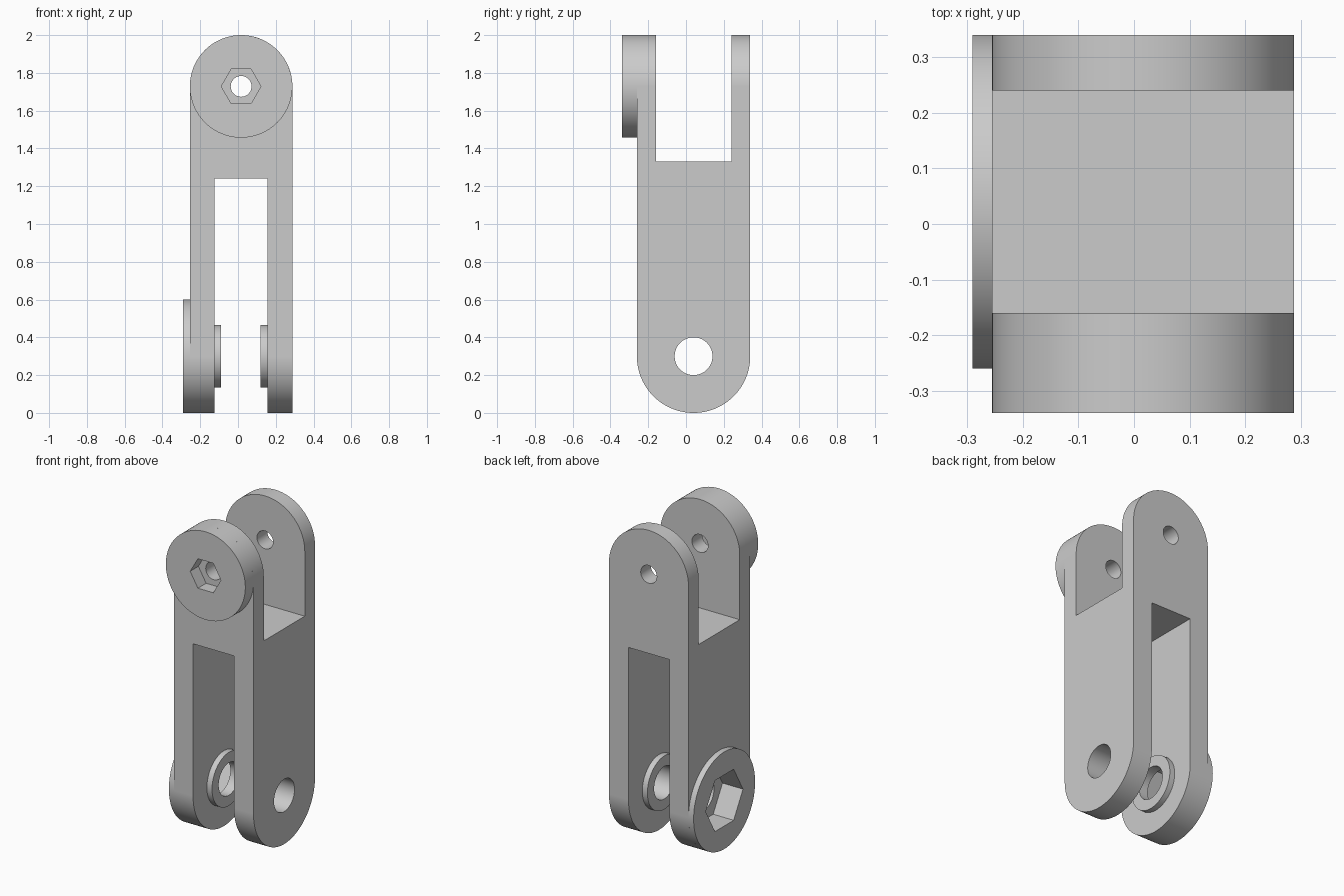
import bpy, bmesh
from math import sin, cos, pi, radians

if "Cube" in bpy.data.objects:
    bpy.data.objects.remove(bpy.data.objects["Cube"], do_unlink=True)

grey = bpy.data.materials.new("light_grey")
colour = (0.6, 0.6, 0.6, 1)
grey.use_nodes = True
grey.diffuse_color = colour
grey.node_tree.nodes["Principled BSDF"].inputs["Base Color"].default_value = colour

SEG = 96
TOP = (0.0165, 1.7285)      # upper pivot in x, z
LOW = (0.04, 0.3)           # lower pivot in y, z
R_TOP, R_LOW = 0.2715, 0.3


def arc(centre, r, start=0, end=2 * pi, n=SEG):
    """Points on an arc; a full turn leaves out the repeated end point."""
    count = n if end - start > 6.2 else n + 1
    return [(centre[0] + r * cos(start + (end - start) * i / n),
             centre[1] + r * sin(start + (end - start) * i / n)) for i in range(count)]


def rect(x0, x1, z0, z1):
    return [(x0, z0), (x1, z0), (x1, z1), (x0, z1)]


def prism(name, profile, axis, lo, hi):
    """Extrude a profile (x,z along y, or y,z along x)."""
    bm = bmesh.new()
    rings = [[bm.verts.new((t, u, v) if axis == "x" else (u, t, v)) for u, v in profile]
             for t in (lo, hi)]
    bm.faces.new(rings[0])
    bm.faces.new(rings[1])
    for i in range(len(profile)):
        j = (i + 1) % len(profile)
        bm.faces.new((rings[0][i], rings[0][j], rings[1][j], rings[1][i]))
    bmesh.ops.recalc_face_normals(bm, faces=bm.faces)
    mesh = bpy.data.meshes.new(name)
    bm.to_mesh(mesh)
    bm.free()
    mesh.materials.append(grey)
    obj = bpy.data.objects.new(name, mesh)
    bpy.context.collection.objects.link(obj)
    return obj


def carve(obj, cutters, operation="DIFFERENCE"):
    """Apply boolean cutters to a part."""
    for cutter in cutters:
        mod = obj.modifiers.new("cut", "BOOLEAN")
        mod.object, mod.operation, mod.solver = cutter, operation, "EXACT"
    graph = bpy.context.evaluated_depsgraph_get()
    mesh = bpy.data.meshes.new_from_object(obj.evaluated_get(graph))
    obj.modifiers.clear()
    obj.data = mesh


# Shared cutters: pivot holes and hexagonal pockets
top_hole = prism("top_hole_cutter", arc(TOP, 0.055, n=48), "y", -1, 1)
low_hole = prism("low_hole_cutter", arc(LOW, 0.1), "x", -1, 1)
top_hex = prism("top_hex_cutter", arc(TOP, 0.105, n=6), "y", -1, -0.26)
low_hex = prism("low_hex_cutter", arc(LOW, 0.182, n=6), "x", -1, -0.15)
top_slot = prism("top_slot_cutter", rect(-0.16, 0.24, 1.33, 3), "x", -1, 1)
low_slot = prism("low_slot_cutter", rect(-0.125, 0.155, -1, 1.24), "y", -1, 1)

# Link body: rounded top across x, rounded bottom across y
body = prism("link_body", arc(TOP, R_TOP, 0, pi)
             + [(TOP[0] - R_TOP, -0.5), (TOP[0] + R_TOP, -0.5)], "y", -0.6, 0.6)
round_end = prism("round_end_cutter", arc(LOW, R_LOW, pi, 2 * pi)
                  + [(LOW[0] + R_LOW, 2.5), (LOW[0] - R_LOW, 2.5)], "x", -0.6, 0.6)
carve(body, [round_end], "INTERSECT")
carve(body, [top_slot, low_slot, top_hole, low_hole, low_hex])

# Upper bolt-head boss on the front
top_boss = prism("top_boss", arc(TOP, R_TOP), "y", -0.34, -0.26)
carve(top_boss, [top_hole, top_hex])

# Lower nut boss on the outer side
low_boss = prism("lower_boss", arc(LOW, R_LOW), "x", -0.29, TOP[0] - R_TOP)
carve(low_boss, [low_hex])

# Spacer rings inside the fork
parts = [body, top_boss, low_boss]
for name, lo, hi in (("right_spacer_ring", -0.125, -0.09), ("left_spacer_ring", 0.12, 0.155)):
    ring = prism(name, arc(LOW, 0.165), "x", lo, hi)
    carve(ring, [low_hole])
    parts.append(ring)

for cutter in (top_hole, low_hole, top_hex, low_hex, top_slot, low_slot, round_end):
    bpy.data.objects.remove(cutter, do_unlink=True)

# Smooth the round walls, keep the edges crisp
bpy.ops.object.select_all(action="DESELECT")
for part in parts:
    part.select_set(True)
bpy.context.view_layer.objects.active = body
bpy.ops.object.shade_smooth_by_angle(angle=radians(30))
for part in parts:
    weighted = part.modifiers.new("even_shading", "WEIGHTED_NORMAL")
    weighted.keep_sharp = True
